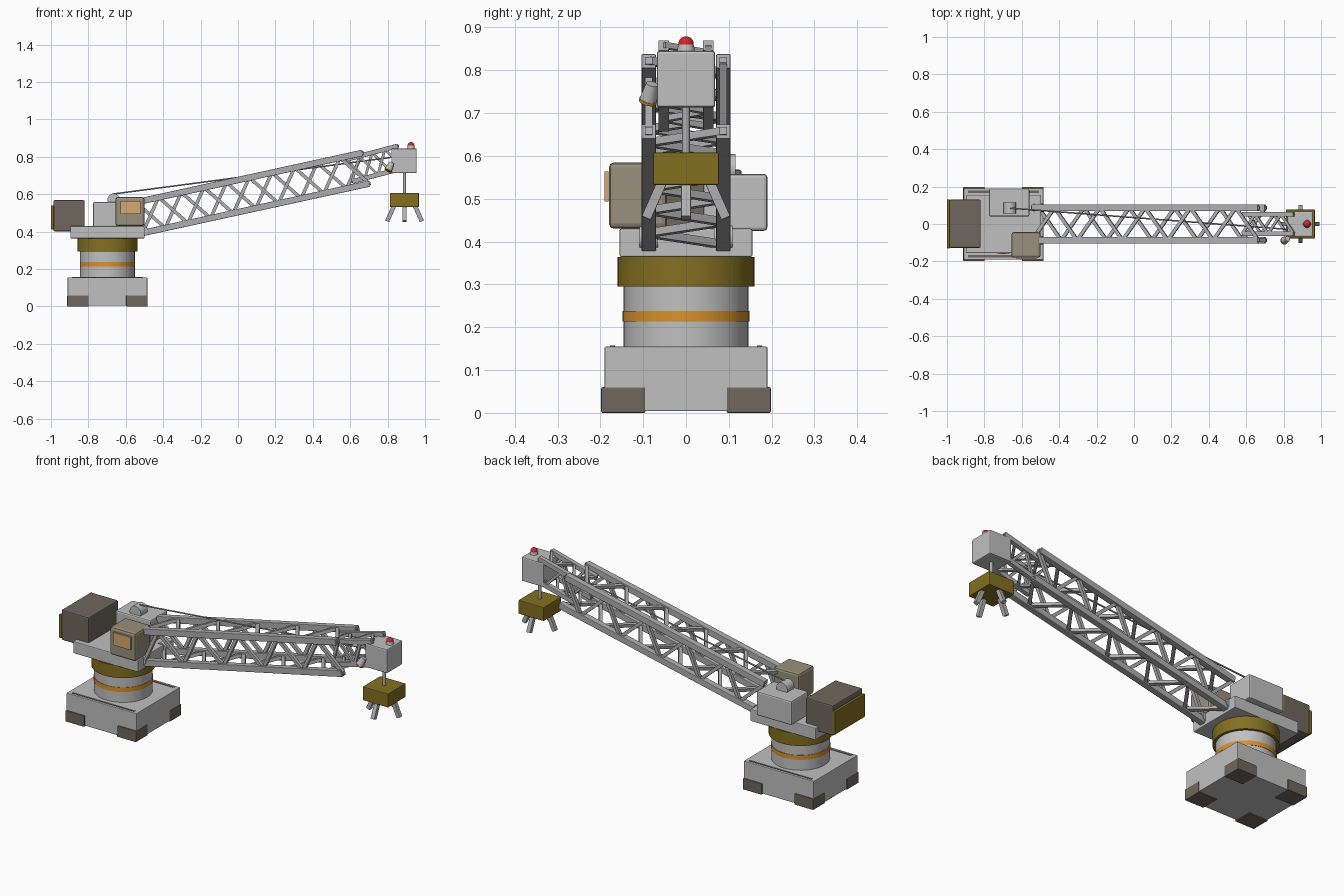
import bpy, bmesh, math
from mathutils import Vector, Matrix

cube = bpy.data.objects.get("Cube")
if cube:
    bpy.data.objects.remove(cube, do_unlink=True)


def material(name, r, g, b):
    m = bpy.data.materials.new(name)
    m.use_nodes = True
    m.diffuse_color = (r, g, b, 1)
    for node in m.node_tree.nodes:
        if node.type == 'BSDF_PRINCIPLED':
            node.inputs["Base Color"].default_value = (r, g, b, 1)
    return m


GREY = material("light grey paint", 0.53, 0.53, 0.53)
STEEL = material("steel grey", 0.43, 0.43, 0.44)
OLIVE = material("olive yellow", 0.23, 0.16, 0.015)
BROWN = material("dark brown grey", 0.16, 0.135, 0.11)
BEIGE = material("beige cab", 0.32, 0.28, 0.2)
ORANGE = material("orange", 0.68, 0.29, 0.025)
GLASS = material("amber glass", 0.68, 0.4, 0.17)
RED = material("red lamp", 0.65, 0.02, 0.025)


def finish(name, bm, mat, bevel=0.0, smooth=False):
    mesh = bpy.data.meshes.new(name)
    bm.to_mesh(mesh)
    bm.free()
    mesh.materials.append(mat)
    ob = bpy.data.objects.new(name, mesh)
    bpy.context.collection.objects.link(ob)
    if bevel:
        mod = ob.modifiers.new("Rounded edges", 'BEVEL')
        mod.width = bevel
        mod.segments = 2
    if smooth:
        bpy.ops.object.select_all(action='DESELECT')
        ob.select_set(True)
        bpy.context.view_layer.objects.active = ob
        bpy.ops.object.shade_smooth_by_angle()
    return ob


def box(name, xs, ys, zs, mat, bevel=0.0):
    bm = bmesh.new()
    lo, hi = Vector((xs[0], ys[0], zs[0])), Vector((xs[1], ys[1], zs[1]))
    place = Matrix.Translation((lo + hi) / 2) @ Matrix.Diagonal((hi - lo).to_4d())
    bmesh.ops.create_cube(bm, size=1, matrix=place)
    return finish(name, bm, mat, bevel)


def rod(name, a, b, r, mat, r_end=None, sides=32):
    a, b = Vector(a), Vector(b)
    bm = bmesh.new()
    place = Matrix.Translation((a + b) / 2) @ (b - a).to_track_quat('Z', 'Y').to_matrix().to_4x4()
    bmesh.ops.create_cone(bm, cap_ends=True, segments=sides, radius1=r,
                          radius2=r if r_end is None else r_end,
                          depth=(b - a).length, matrix=place)
    return finish(name, bm, mat, smooth=True)


def add_beam(bm, a, b, size):
    # square bar between two points, one side kept level with y
    a, b = Vector(a), Vector(b)
    d = (b - a).normalized()
    side = Vector((0, 1, 0)) - d * d.y
    if side.length < 0.01:
        side = Vector((1, 0, 0))
    side.normalize()
    rot = Matrix((side.cross(d), side, d)).transposed().to_4x4()
    place = Matrix.Translation((a + b) / 2) @ rot @ Matrix.Diagonal((size, size, (b - a).length, 1))
    bmesh.ops.create_cube(bm, size=1, matrix=place)


def lattice(name, start, angle, length, half, height, chord, strut, bays):
    d = Vector((math.cos(angle), 0, math.sin(angle)))
    n = Vector((-d.z, 0, d.x))

    def at(t, y, h):
        return Vector(start) + d * (t * length) + n * (h * height) + Vector((0, y * half, 0))

    chords, web = bmesh.new(), bmesh.new()
    for y in (-1, 1):
        for h in (0, 1):
            add_beam(chords, at(0, y, h), at(1, y, h), chord)
    for i in range(bays):
        t0, t1, flip = i / bays, (i + 1) / bays, i % 2
        for y in (-1, 1):
            h0 = flip if y < 0 else 1 - flip
            add_beam(web, at(t0, y, h0), at(t1, y, 1 - h0), strut)
        for h in (0, 1):
            y0 = (1 if flip else -1) * (1 if h else -1)
            add_beam(web, at(t0, y0, h), at(t1, -y0, h), strut)
    finish(name + "_chords", chords, STEEL, chord * 0.08)
    finish(name + "_bracing", web, STEEL)
    return at, d


CX = -0.698   # slewing axis

# Base block, corner feet and top strips
box("base_block", (CX - 0.213, CX + 0.213), (-0.19, 0.19), (0.004, 0.155), GREY, 0.003)
for sx in (-1, 1):
    for sy in (-1, 1):
        box("base_foot", sorted((CX + sx * 0.1, CX + sx * 0.215)),
            sorted((sy * 0.095, sy * 0.198)), (0, 0.06), BROWN, 0.003)
for sy in (-1, 1):
    box("base_top_strip", (CX - 0.19, CX + 0.19), (sy * 0.172 - 0.006, sy * 0.172 + 0.006),
        (0.153, 0.157), BROWN)

# Column and slewing ring
rod("column", (CX, 0, 0.15), (CX, 0, 0.3), 0.146, GREY, sides=48)
rod("column_band", (CX, 0, 0.213), (CX, 0, 0.238), 0.148, ORANGE, sides=48)
rod("slewing_ring", (CX, 0, 0.295), (CX, 0, 0.364), 0.16, OLIVE, sides=48)

# Deck, counterweight, machine house and winch
box("deck", (-0.896, -0.5), (-0.155, 0.155), (0.364, 0.43), GREY, 0.004)
box("counterweight", (-0.987, -0.82), (-0.127, 0.13), (0.402, 0.568), BROWN, 0.006)
box("counterweight_plate", (-1.0, -0.984), (-0.13, 0.132), (0.412, 0.54), OLIVE, 0.004)
box("machine_house", (-0.775, -0.56), (0.04, 0.19), (0.425, 0.558), GREY, 0.008)
rod("winch_drum", (-0.664, 0.055, 0.57), (-0.664, 0.115, 0.57), 0.034, GREY)

# Operator cab with front and side windows
box("cab", (-0.655, -0.5), (-0.18, -0.044), (0.43, 0.585), BEIGE, 0.012)
box("cab_window", (-0.628, -0.522), (-0.19, -0.181), (0.494, 0.564), GLASS)

# Main boom and inner jib
at, d = lattice("boom", (-0.51, 0, 0.393), math.radians(12.3), 1.24, 0.087, 0.168, 0.034, 0.018, 10)
lattice("jib", (0.61, 0, 0.668), math.radians(14.7), 0.285, 0.052, 0.122, 0.025, 0.014, 4)

# Bolt heads on the boom tip
bolts = bmesh.new()
for y in (-1, 1):
    for h in (0, 1):
        tip = at(1, y, h)
        add_beam(bolts, tip, tip + d * 0.007, 0.017)
finish("boom_tip_bolts", bolts, STEEL)

# Boom foot hinge
for y in (-0.087, 0.087):
    rod("boom_hinge", (-0.515, y - 0.022, 0.41), (-0.515, y + 0.022, 0.41), 0.028, GREY)

# Head box, beacon and work lamp
box("head_box", (0.82, 0.955), (-0.068, 0.068), (0.713, 0.845), GREY, 0.006)
rod("beacon_base", (0.925, 0, 0.843), (0.925, 0, 0.86), 0.021, GREY, 0.018)
dome = bmesh.new()
bmesh.ops.create_uvsphere(dome, u_segments=24, v_segments=12, radius=0.018,
                          matrix=Matrix.Translation((0.925, 0, 0.861)))
finish("beacon_dome", dome, RED, smooth=True)
rod("lamp_housing", (0.822, -0.079, 0.768), (0.805, -0.088, 0.732), 0.014, GREY, 0.02)
rod("lamp_lens", (0.805, -0.088, 0.732), (0.802, -0.0895, 0.726), 0.021, ORANGE)

# Hoist cable, hanging rod and grab
rod("hoist_cable", (-0.664, 0.085, 0.602), (0.84, -0.03, 0.8), 0.004, STEEL, sides=8)
rod("grab_rod", (0.89, 0, 0.6), (0.89, 0, 0.72), 0.009, STEEL, sides=16)
box("grab_block", (0.812, 0.967), (-0.077, 0.077), (0.532, 0.608), OLIVE, 0.004)
claws = bmesh.new()
for i in range(4):
    out = Matrix.Rotation(i * math.pi / 2, 3, 'Z') @ Vector((1, 0, 0))
    add_beam(claws, Vector((0.89, 0, 0.545)) + out * 0.053,
             Vector((0.89, 0, 0.455)) + out * 0.093, 0.023)
finish("grab_claws", claws, STEEL, 0.002)
